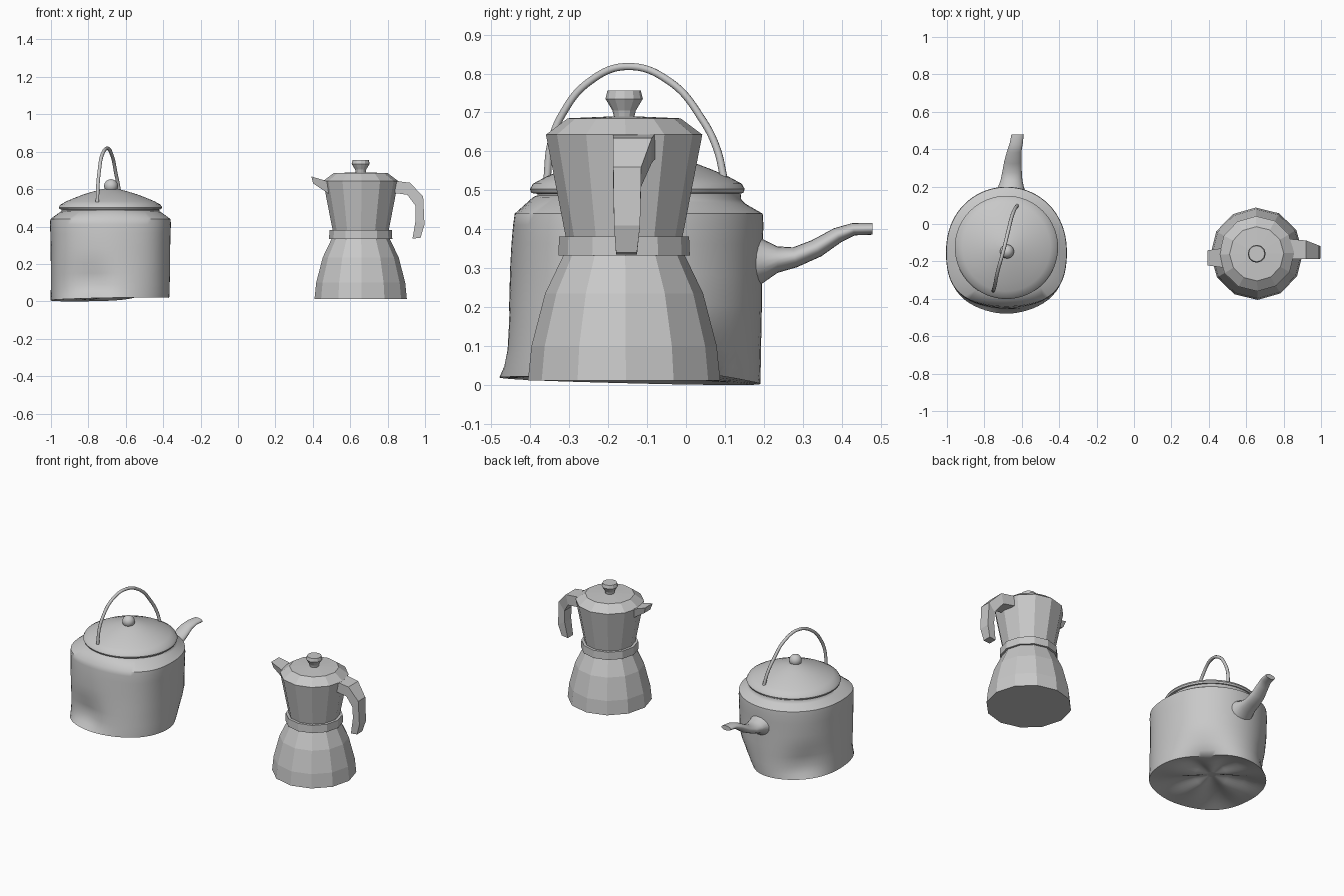
import bpy, bmesh
from math import sin, cos, pi, radians, exp
from mathutils import Matrix

cube = bpy.data.objects.get("Cube")
if cube:
    bpy.data.objects.remove(cube, do_unlink=True)

metal = bpy.data.materials.new("grey metal")
metal.use_nodes = True
GREY = (0.58, 0.58, 0.58, 1)
metal.diffuse_color = GREY
metal.node_tree.nodes["Principled BSDF"].inputs["Base Color"].default_value = GREY


def finish(name, bm, smooth=None):
    bmesh.ops.recalc_face_normals(bm, faces=bm.faces)
    me = bpy.data.meshes.new(name)
    bm.to_mesh(me)
    bm.free()
    ob = bpy.data.objects.new(name, me)
    bpy.context.collection.objects.link(ob)
    me.materials.append(metal)
    if smooth:
        bpy.ops.object.select_all(action="DESELECT")
        ob.select_set(True)
        bpy.context.view_layer.objects.active = ob
        bpy.ops.object.shade_smooth_by_angle(angle=radians(smooth))
    return ob


def loft(name, rings, smooth=None):
    """Skin a list of equal-length point rings and cap both ends."""
    bm = bmesh.new()
    loops = [[bm.verts.new(p) for p in ring] for ring in rings]
    for a, b in zip(loops, loops[1:]):
        for i in range(len(a)):
            j = (i + 1) % len(a)
            bm.faces.new((a[i], a[j], b[j], b[i]))
    bm.faces.new(loops[0])
    bm.faces.new(loops[-1])
    return finish(name, bm, smooth)


def lathe(name, centre, profile, sides, turn=0, smooth=None):
    """Turn a (radius, height) profile around a vertical axis."""
    cx, cy = centre
    angles = [radians(turn) + 2 * pi * i / sides for i in range(sides)]
    rings = [[(cx + r * cos(a), cy + r * sin(a), z) for a in angles] for r, z in profile]
    return loft(name, rings, smooth)


# Coffee pot: faceted twelve-sided parts
POT = (0.656, -0.159)
TURN = 1
lathe("pot_base", POT, [(.247, .012), (.238, .1), (.203, .235), (.155, .335)], 12, TURN)
lathe("pot_band", POT, [(.15, .333), (.169, .333), (.167, .382), (.15, .382)], 12, TURN)
lathe("pot_top", POT, [(.15, .38), (.201, .643), (.195, .647)], 12, TURN)
lathe("pot_lid", POT, [(.201, .643), (.145, .685), (.03, .69)], 12, TURN)
lathe("pot_knob", POT, [(.026, .688), (.03, .705), (.048, .735), (.043, .756)], 12, TURN)

# Pot handle: a flat-sided bent bar, as outer point, inner point, right and left y
bar = [((.83, .645), (.83, .58), -.187, -.08), ((.92, .634), (.905, .57), -.187, -.088),
       ((.99, .56), (.95, .51), -.187, -.115), ((.997, .41), (.95, .435), -.185, -.118),
       ((.976, .34), (.933, .335), -.18, -.126)]
loft("pot_handle", [[(o[0], a, o[1]), (o[0], b, o[1]), (i[0], b, i[1]), (i[0], a, i[1])]
                    for o, i, a, b in bar])

# Pot spout: a blunt tapering wedge
loft("pot_spout", [[(x, -.181 - w, top), (x, -.181 + w, top), (x + .01, -.181 + w * .75, low),
                    (x + .01, -.181 - w * .75, low)]
                   for x, w, top, low in [(.392, .04, .668, .63), (.49, .054, .638, .565)]])

# Kettle body: upright wall, fuller at the front, dented near the foot, creased underneath
KX, KY = -.682, -.12
SIDES = 72


def bump(a, centre, width):
    d = (a - radians(centre) + pi) % (2 * pi) - pi
    return exp(-(d / radians(width)) ** 2)


def body_ring(r, z, foot=0, dent=0, fold=0, full=1, tuck=0, tilt=0):
    """foot leans and lengthens, full bulges the front quarters, tuck rounds one corner under."""
    ring = []
    for i in range(SIDES):
        a = 2 * pi * i / SIDES
        corner = bump(a, 40, 30)
        dents = bump(a, 250, 24) + .8 * bump(a, 138, 24)
        rr = r - dent * dents - tuck * corner
        rr += .036 * full * (bump(a, 222, 27) + bump(a, 318, 27))
        x, y = rr * cos(a), rr * sin(a)
        if y < 0:
            y *= 1 + .13 * foot * bump(a, 270, 50)
        lift = foot * (.01 - .025 * y + .02 * x) + fold * sin(5 * a + .6) - tilt * y
        ring.append((KX + x, KY + y, z + lift + .25 * tuck * corner))
    return ring


loft("kettle_body", [
    body_ring(.03, .035, .4, full=0), body_ring(.1, .03, .5, fold=.014, full=.2),
    body_ring(.2, .022, .7, fold=.014, full=.6, tuck=.04),
    body_ring(.27, .01, .9, fold=.005, tuck=.07),
    body_ring(.315, 0, 1, tuck=.085), body_ring(.316, .03, .9, .022, tuck=.06),
    body_ring(.315, .075, .8, .038, tuck=.035), body_ring(.315, .14, .65, .028, tuck=.012),
    body_ring(.315, .2, .5, .01), body_ring(.315, .28, .35), body_ring(.317, .36, .2),
    body_ring(.319, .41, .05), body_ring(.317, .44), body_ring(.272, .474, full=.4, tilt=.03),
    body_ring(.262, .482, full=0, tilt=.02), body_ring(.26, .495, full=0),
    body_ring(.2, .497, full=0)], 50)

# Kettle lid and its round knob
lathe("kettle_lid", (KX, KY - .005), [(.25, .49), (.272, .493), (.276, .503), (.268, .517),
      (.235, .535), (.19, .554), (.14, .573), (.09, .588), (.045, .6), (.01, .604)], 64, 0, 40)
bm = bmesh.new()
bmesh.ops.create_uvsphere(bm, u_segments=24, v_segments=14, radius=.037,
                          matrix=Matrix.Translation((KX + .003, -.147, .616)))
finish("kettle_knob", bm, 60)

# Kettle spout: flattened tube from (x, y, z, half width, half height, lean)
path = [(-.66, .14, .315, .09, .085, 0), (-.658, .195, .318, .07, .058, 0),
        (-.655, .235, .322, .058, .034, 0), (-.652, .28, .328, .052, .026, .2),
        (-.648, .335, .351, .046, .024, .55), (-.64, .39, .385, .039, .02, .5),
        (-.63, .43, .4, .035, .016, .2), (-.622, .479, .401, .033, .015, 0)]
rings = []
for x, y, z, w, h, lean in path:
    ring = []
    for i in range(20):
        a = 2 * pi * i / 20
        ring.append((x + w * cos(a), y - h * sin(a) * sin(lean), z + h * sin(a) * cos(lean)))
    rings.append(ring)
loft("kettle_spout", rings, 50)

# Kettle carrying handle: thin smooth wire arch
curve = bpy.data.curves.new("kettle_handle", "CURVE")
curve.dimensions = "3D"
curve.bevel_depth = .0095
curve.bevel_resolution = 3
curve.use_fill_caps = True
arch = [(-.752, -.357, .53), (-.749, -.347, .62), (-.742, -.318, .695), (-.728, -.25, .778),
        (-.7, -.15, .818), (-.673, -.04, .778), (-.652, .043, .68), (-.637, .08, .605),
        (-.625, .097, .533)]
spline = curve.splines.new("BEZIER")
spline.bezier_points.add(len(arch) - 1)
for point, co in zip(spline.bezier_points, arch):
    point.co = co
    point.handle_left_type = point.handle_right_type = "AUTO"
handle = bpy.data.objects.new("kettle_handle", curve)
bpy.context.collection.objects.link(handle)
curve.materials.append(metal)
